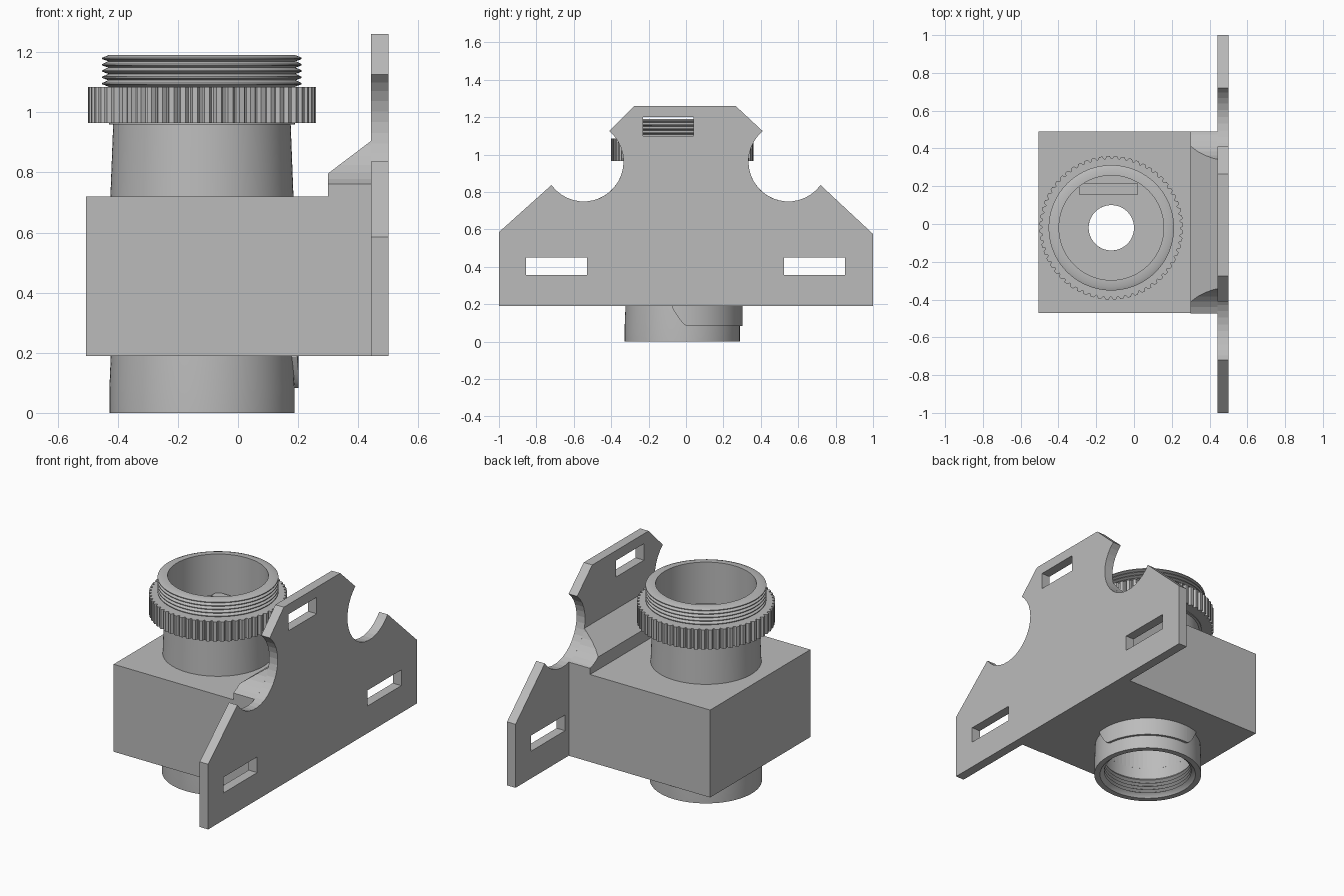
import bpy, bmesh, math
from mathutils import Vector, Matrix

if "Cube" in bpy.data.objects:
    bpy.data.objects.remove(bpy.data.objects["Cube"], do_unlink=True)

grey = bpy.data.materials.new("plain_grey")
grey.use_nodes = True
COLOUR = (0.5, 0.5, 0.5, 1)
grey.diffuse_color = COLOUR
grey.node_tree.nodes["Principled BSDF"].inputs["Base Color"].default_value = COLOUR

CX, CY = -0.12, -0.02  # optical axis


def finish(name, bm, smooth=False):
    bmesh.ops.remove_doubles(bm, verts=bm.verts, dist=1e-5)
    bmesh.ops.recalc_face_normals(bm, faces=bm.faces)
    mesh = bpy.data.meshes.new(name)
    bm.to_mesh(mesh)
    bm.free()
    mesh.materials.append(grey)
    obj = bpy.data.objects.new(name, mesh)
    bpy.context.collection.objects.link(obj)
    if smooth:
        bpy.ops.object.select_all(action='DESELECT')
        obj.select_set(True)
        bpy.context.view_layer.objects.active = obj
        bpy.ops.object.shade_smooth_by_angle(angle=math.radians(25))
    return obj


def prism(name, points, direction):
    """Extrude a closed outline along a vector."""
    bm = bmesh.new()
    face = bm.faces.new([bm.verts.new(p) for p in points])
    ext = bmesh.ops.extrude_face_region(bm, geom=[face])
    moved = [v for v in ext["geom"] if isinstance(v, bmesh.types.BMVert)]
    bmesh.ops.translate(bm, verts=moved, vec=direction)
    return finish(name, bm)


def box(name, lo, hi):
    pts = [(lo[0], lo[1]), (hi[0], lo[1]), (hi[0], hi[1]), (lo[0], hi[1])]
    return prism(name, [(x, y, lo[2]) for x, y in pts], (0, 0, hi[2] - lo[2]))


def lathe(name, profile, start=0, sweep=360, steps=96):
    """Turn a closed (radius, z) profile about the optical axis."""
    bm = bmesh.new()
    turn = Matrix.Rotation(math.radians(start), 3, 'Z')
    axis = Vector((CX, CY, 0))
    verts = [bm.verts.new(axis + turn @ Vector((r, 0, z))) for r, z in profile]
    face = bm.faces.new(verts)
    edges = list(face.edges)
    if sweep == 360:
        bm.faces.remove(face)
        geom = verts + edges
    else:
        geom = verts + edges + [face]
    bmesh.ops.spin(bm, geom=geom, cent=axis, axis=(0, 0, 1),
                   angle=math.radians(sweep), steps=steps, use_duplicate=False)
    return finish(name, bm, True)


def cylinder(name, radius, lo, hi):
    bm = bmesh.new()
    bmesh.ops.create_cone(bm, cap_ends=True, segments=64, radius1=radius, radius2=radius,
                          depth=hi - lo, matrix=Matrix.Translation((CX, CY, (lo + hi) / 2)))
    return finish(name, bm)


def cut(obj, cutters):
    for c in cutters:
        mod = obj.modifiers.new("cut", 'BOOLEAN')
        mod.operation, mod.solver, mod.object = 'DIFFERENCE', 'EXACT', c
        c.hide_render = True
        c.hide_viewport = True
        c.display_type = 'WIRE'


# Mounting plate: scalloped outline with three slots
def scallop(cy, first, last, n=20):
    cz, r = 0.962, 0.213
    angles = [math.radians(first + (last - first) * i / n) for i in range(n + 1)]
    return [(cy + r * math.cos(a), cz + r * math.sin(a)) for a in angles]


outline = [(-1, 0.19), (1, 0.19), (1, 0.575)]
outline += scallop(0.547, -36, -230)
outline += [(0.265, 1.26), (-0.275, 1.26)]
outline += scallop(-0.547, 50, -144)
outline += [(-1, 0.585)]
plate = prism("mounting_plate", [(0.443, y, z) for y, z in outline], (0.057, 0, 0))
slots = [(-0.855, -0.53, 0.355, 0.45), (0.525, 0.85, 0.355, 0.45), (-0.23, 0.04, 1.1, 1.2)]
cut(plate, [box("slot_cutter", (0.4, a, c), (0.6, b, d)) for a, b, c, d in slots])

# Gusset between body and plate, sloped on top and scalloped at both ends
side = [(0.3, 0.19), (0.443, 0.19), (0.443, 0.905), (0.3, 0.797)]
gusset = prism("gusset", [(x, -0.473, z) for x, z in side], (0, 0.963, 0))
cut(gusset, [prism("scallop_cutter", [(0.2, y, z) for y, z in scallop(s * 0.547, 0, 350, 35)],
                   (0.4, 0, 0)) for s in (-1, 1)])

# Body block, hollow below, with a sight hole
body = box("body_block", (-0.505, -0.47, 0.19), (0.3, 0.49, 0.72))
cut(body, [cylinder("cavity_cutter", 0.262, 0.1, 0.45), cylinder("hole_cutter", 0.12, 0.3, 0.9)])

# Neck with an open cup on top
lathe("neck", [(0.12, 0.71), (0.305, 0.71), (0.295, 0.97), (0.277, 0.97), (0.277, 0.94), (0.12, 0.94)])
box("cup_ledge", (-0.29, 0.155, 0.93), (0.02, 0.215, 0.955))

# Male thread on the upper collar
thread = [(0.277, 0.96), (0.31, 0.96), (0.31, 1.085)]
TURNS, PITCH = 5, 0.021
for i in range(TURNS):
    z = 1.085 + i * PITCH
    thread += [(0.312, z + 0.001), (0.332, z + PITCH * 0.4), (0.332, z + PITCH * 0.6)]
lathe("threaded_collar", thread + [(0.312, 1.19), (0.277, 1.19)])

# Knurled grip ring
TEETH = 60
outer = []
for i in range(TEETH):
    for step, r in ((0, 0.366), (0.25, 0.38), (0.75, 0.38), (1, 0.366)):
        a = 2 * math.pi * (i + step * 0.85) / TEETH
        outer.append((CX + r * math.cos(a), CY + r * math.sin(a), 0.965))
ring = prism("knurled_ring", outer, (0, 0, 0.12))
cut(ring, [cylinder("ring_cutter", 0.285, 0.9, 1.2)])

# Lower tube with an internal thread
tube = [(0.262, 0.2), (0.303, 0.2), (0.308, 0.08), (0.308, 0), (0.275, 0)]
for i in range(TURNS):
    z = 0.012 + i * PITCH
    tube += [(0.266, z), (0.25, z + PITCH * 0.5)]
lathe("lower_tube", tube + [(0.262, 0.12)])

# Raised tab on the lower tube, with slanted end
lathe("tube_tab", [(0.3, 0.082), (0.322, 0.082), (0.322, 0.19), (0.3, 0.19)], 5, 90, 32)
for name, angle, sign in (("tab_end_a", 5, -1), ("tab_end_b", 95, 1)):
    bm = bmesh.new()
    rows = []
    for k in range(7):
        a = math.radians(angle + sign * k * 2.5)
        low = 0.082 + 0.104 * (k / 6) ** 1.5
        rows.append([bm.verts.new((CX + r * math.cos(a), CY + r * math.sin(a), z))
                     for r, z in ((0.3, low), (0.322, low), (0.322, 0.19), (0.3, 0.19))])
    for p, q in zip(rows, rows[1:]):
        for j in range(4):
            bm.faces.new((p[j], p[(j + 1) % 4], q[(j + 1) % 4], q[j]))
    bm.faces.new(rows[0])
    bm.faces.new(rows[-1])
    finish(name, bm, True)
